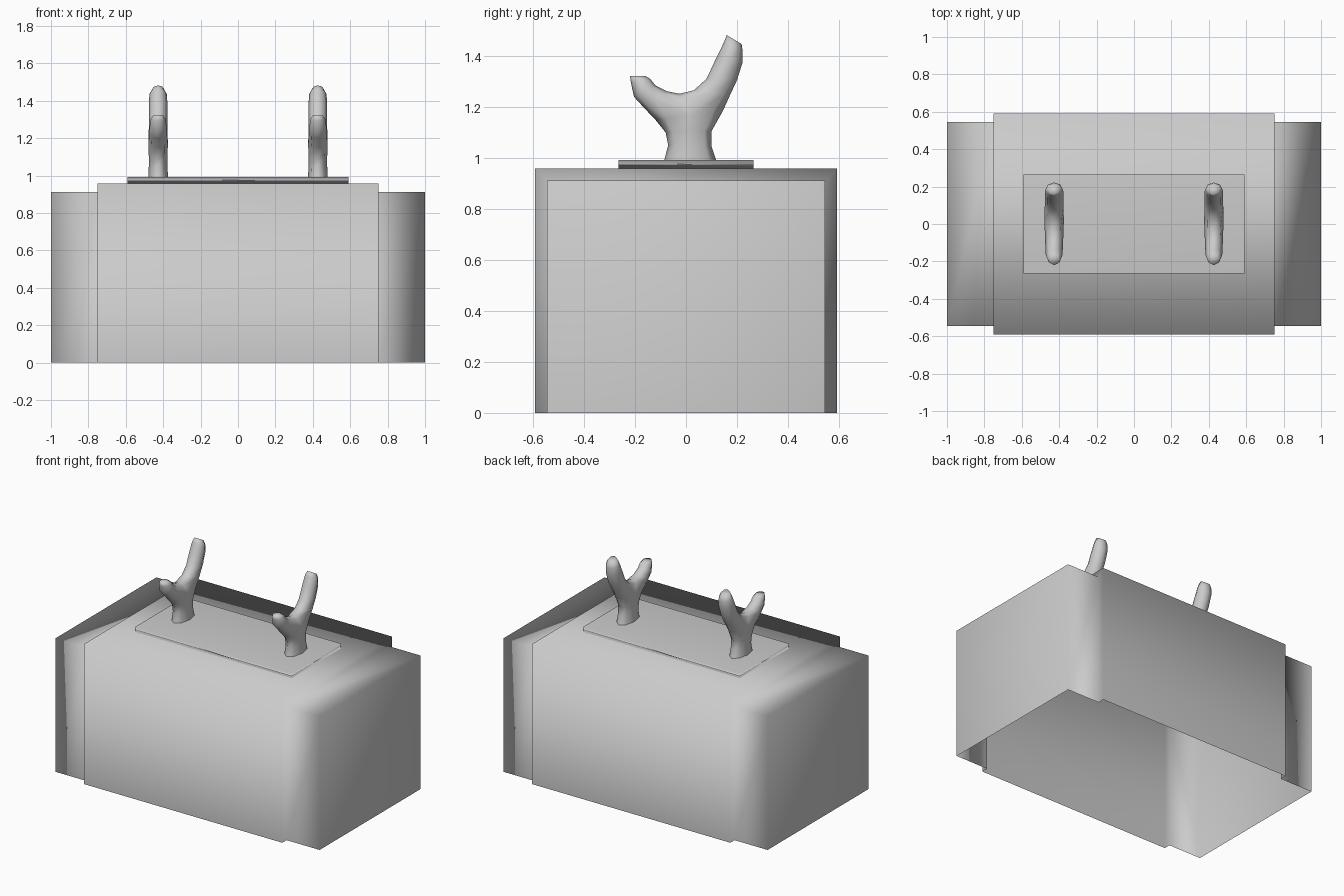
import bpy, bmesh
from mathutils import Vector

if "Cube" in bpy.data.objects:
    bpy.data.objects.remove(bpy.data.objects["Cube"])


def finish(name, bm, weighted=True):
    bmesh.ops.recalc_face_normals(bm, faces=bm.faces)
    me = bpy.data.meshes.new(name)
    bm.to_mesh(me)
    bm.free()
    for p in me.polygons:
        p.use_smooth = True
    ob = bpy.data.objects.new(name, me)
    bpy.context.collection.objects.link(ob)
    if weighted:  # area weighted shading keeps the big faces nearly flat
        m = ob.modifiers.new("weighted", 'WEIGHTED_NORMAL')
        m.mode = 'FACE_AREA'
        m.keep_sharp = False
    return ob


# Body: open-bottomed shell, wide middle band and narrower ends
bm = bmesh.new()
small, big = (0.546, 0.912), (0.592, 0.958)
rows = []
for x, (y, z) in ((-1, small), (-.75, small), (-.75, big),
                  (.75, big), (.75, small), (1, small)):
    rows.append([bm.verts.new((x, py, pz))
                 for py, pz in ((-y, 0), (-y, z), (y, z), (y, 0))])
for a, b in zip(rows, rows[1:]):
    for i in range(3):
        bm.faces.new((a[i], a[i + 1], b[i + 1], b[i]))
bm.faces.new(rows[0])
bm.faces.new(rows[-1][::-1])
finish("body_shell", bm)

# Thin plate on top
bm = bmesh.new()
bmesh.ops.create_cube(bm, size=1)
bmesh.ops.scale(bm, vec=(1.184, 0.53, 0.036), verts=bm.verts)
bmesh.ops.translate(bm, vec=(0, 0, 0.975), verts=bm.verts)
finish("top_plate", bm)


def ring(bm, a, b, w):
    """Eight-sided ring spanning outline points a and b in the yz plane."""
    a, b = Vector(a), Vector(b)
    out = []
    for t, s in ((0, 0), (.15, .7), (.5, 1), (.85, .7),
                 (1, 0), (.85, -.7), (.5, -1), (.15, -.7)):
        p = a.lerp(b, t)
        out.append(bm.verts.new((s * w, p.x, p.y)))
    return out


def skin(bm, loops):
    for a, b in zip(loops, loops[1:]):
        for i in range(8):
            j = (i + 1) % 8
            bm.faces.new((a[i], a[j], b[j], b[i]))


# Forked prongs: a trunk splitting into a short front arm and a tall back arm
def prong(name, x):
    bm = bmesh.new()
    trunk = [ring(bm, *r) for r in (
        ((-.087, .985), (.12, .985), .053),
        ((-.07, 1.05), (.10, 1.047), .05),
        ((-.08, 1.10), (.10, 1.105), .05),
        ((-.12, 1.15), (.145, 1.185), .052))]
    skin(bm, trunk)
    t = trunk[-1]
    # saddle between the arms
    p1, c, p2 = [bm.verts.new(v) for v in (
        (.036, -.02, 1.237), (0, -.027, 1.252), (-.036, -.02, 1.237))]
    front = [t[0], t[1], t[2], p1, c, p2, t[6], t[7]]
    back = [c, p1, t[2], t[3], t[4], t[5], t[6], p2]
    arms = (
        (front, (((-.165, 1.197), (-.075, 1.262), .047),
                 ((-.204, 1.24), (-.12, 1.285), .045),
                 ((-.216, 1.295), (-.14, 1.31), .040),
                 ((-.22, 1.322), (-.16, 1.322), .026))),
        (back, (((.03, 1.265), (.172, 1.245), .05),
                ((.08, 1.31), (.20, 1.305), .05),
                ((.12, 1.395), (.222, 1.375), .05),
                ((.148, 1.452), (.222, 1.42), .046),
                ((.16, 1.482), (.218, 1.447), .03))))
    for root, rings in arms:
        loops = [root] + [ring(bm, *r) for r in rings]
        skin(bm, loops)
        bm.faces.new(loops[-1])
    ob = finish(name, bm, False)
    ob.location.x = x


prong("left_prong", -.427)
prong("right_prong", .427)
